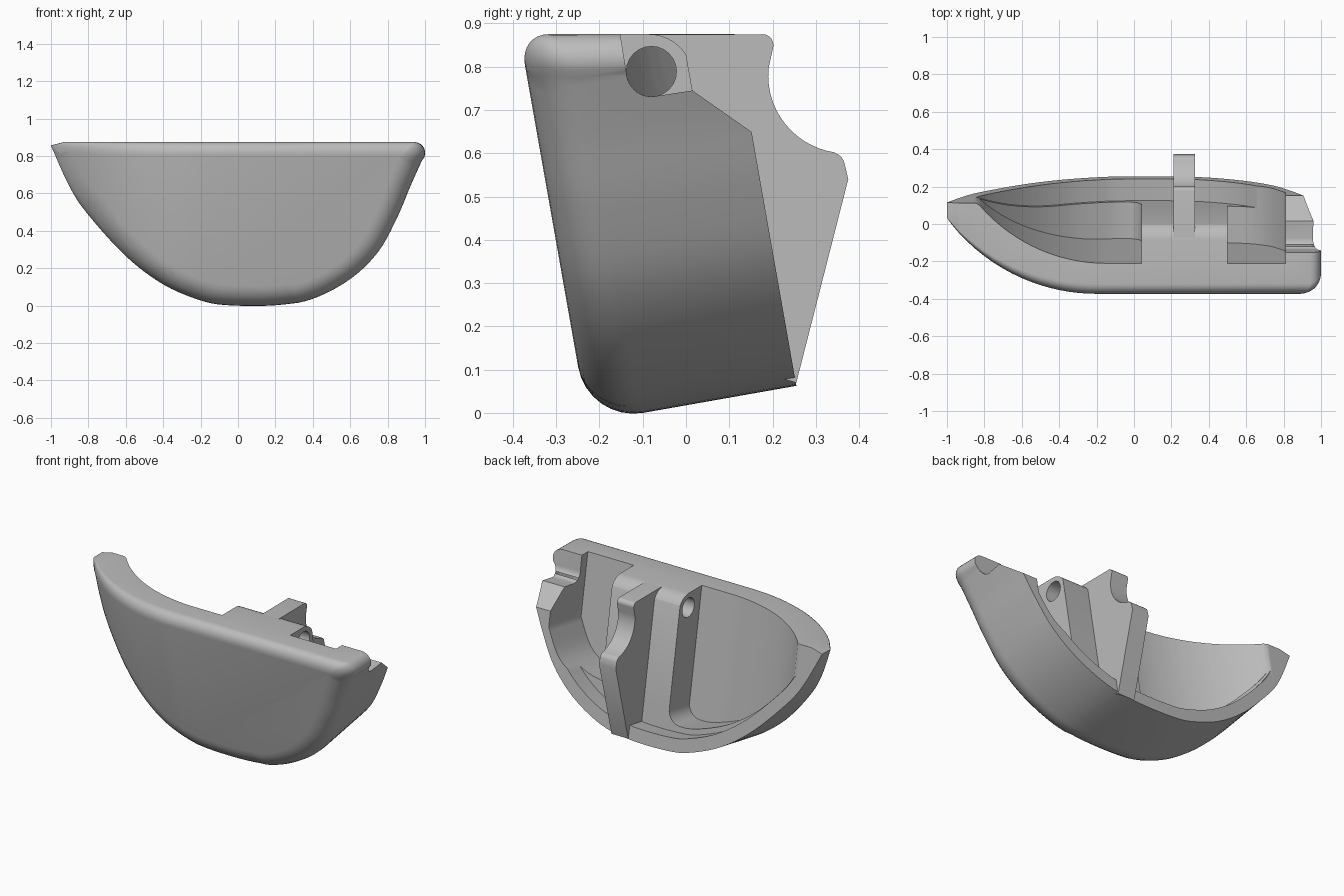
import bpy, bmesh, math

if "Cube" in bpy.data.objects:
    bpy.data.objects.remove(bpy.data.objects["Cube"])

S, C = math.sin(math.radians(10)), math.cos(math.radians(10))
FRONT, RIM, TOP = -0.227, 0.262, 0.875

grey = bpy.data.materials.new("plain grey")
grey.diffuse_color = (0.5, 0.5, 0.5, 1)
grey.use_nodes = True
grey.node_tree.nodes["Principled BSDF"].inputs["Base Color"].default_value = grey.diffuse_color


def tilt(u, v, w):
    """Leaning frame (across, up, depth) to world."""
    return (u, w * C - v * S, v * C + w * S)


def sweep(x, start, radius):
    """How far a front wall curves back towards the left."""
    d = min(max(start - x, 0), radius * 0.98)
    return radius - math.sqrt(radius * radius - d * d)


def spline(pts, n=5):
    """Smooth curve through the points."""
    out = []
    for i in range(len(pts) - 1):
        a, b = pts[max(i - 1, 0)], pts[i]
        c, d = pts[i + 1], pts[min(i + 2, len(pts) - 1)]
        for k in range(n):
            t = k / n
            out.append(tuple(0.5 * (2 * q + (r - p) * t + (2 * p - 5 * q + 4 * r - s) * t * t
                                    + (3 * q - p - 3 * r + s) * t ** 3)
                             for p, q, r, s in zip(a, b, c, d)))
    return out + [pts[-1]]


def normals(pts, closed):
    """Inward normals of a counterclockwise path."""
    out, n = [], len(pts)
    for i in range(n):
        a = pts[i - 1] if closed or i else pts[0]
        b = pts[(i + 1) % n] if closed or i < n - 1 else pts[-1]
        dx, dy = b[0] - a[0], b[1] - a[1]
        length = math.hypot(dx, dy)
        out.append((-dy / length, dx / length))
    return out


def inset(pts, low, high):
    """Offset inwards, thinner towards the top."""
    out = []
    for p, n in zip(pts, normals(pts, False)):
        d = low + (high - low) * min(max(p[1] / 0.85, 0), 1)
        out.append((p[0] + n[0] * d, p[1] + n[1] * d))
    return out


def loft(name, rings, place, cuts=()):
    """Skin rings of points, cap both ends, then place each vertex."""
    bm = bmesh.new()
    loops = [[bm.verts.new(p) for p in ring] for ring in rings]
    for a, b in zip(loops, loops[1:]):
        for i in range(len(a)):
            j = (i + 1) % len(a)
            bm.faces.new((a[i], a[j], b[j], b[i]))
    bm.faces.new(loops[0][::-1])
    bm.faces.new(loops[-1])
    bmesh.ops.remove_doubles(bm, verts=bm.verts[:], dist=1e-5)
    for x in cuts:
        bmesh.ops.bisect_plane(bm, geom=bm.verts[:] + bm.edges[:] + bm.faces[:],
                               plane_co=(x, 0, 0), plane_no=(1, 0, 0), dist=1e-5)
    for v in bm.verts:
        v.co = place(*v.co)
    bmesh.ops.recalc_face_normals(bm, faces=bm.faces[:])
    me = bpy.data.meshes.new(name)
    bm.to_mesh(me)
    bm.free()
    ob = bpy.data.objects.new(name, me)
    bpy.context.collection.objects.link(ob)
    me.materials.append(grey)
    return ob


def side_prism(name, yz, x0, x1):
    return loft(name, [[(x, y, z) for y, z in yz] for x in (x0, x1)], lambda *p: p)


def depth_prism(name, uv, w0, w1, start=-9, radius=1.0):
    cuts = [-0.95 + 0.04 * i for i in range(22)] if start > -9 else ()

    def place(u, v, w):
        return tilt(u, v, w + sweep(u, start, radius) * (w1 - w) / (w1 - w0))
    return loft(name, [[(u, v, w) for u, v in uv] for w in (w0, w1)], place, cuts)


def arc(cy, cz, r, a0, a1, n=10):
    return [(cy + r * math.cos(math.radians(a0 + (a1 - a0) * i / n)),
             cz + r * math.sin(math.radians(a0 + (a1 - a0) * i / n))) for i in range(n + 1)]


def carve(ob, cutter):
    m = ob.modifiers.new("cut", "BOOLEAN")
    m.operation, m.object, m.solver = "DIFFERENCE", cutter, "EXACT"
    dg = bpy.context.evaluated_depsgraph_get()
    me = bpy.data.meshes.new_from_object(ob.evaluated_get(dg))
    ob.modifiers.clear()
    ob.data = me
    bpy.data.objects.remove(cutter)


# Shell outline, left tip round the bottom to the right corner
xz = spline([(-1, 0.855), (-0.9, 0.635), (-0.8, 0.485), (-0.6, 0.265), (-0.4, 0.115),
             (-0.2, 0.03), (-0.05, 0.004), (0.2, 0.004), (0.4, 0.04), (0.6, 0.145),
             (0.75, 0.29), (0.85, 0.47), (0.92, 0.635), (0.983, 0.775)])
SIDE = len(xz)
xz += arc(0.94, 0.815, 0.06, -22, 90, 8) + [(-0.93, TOP)]


def front_depth(x, w):
    return w + sweep(x, -0.2, 1.0) * (RIM - w) / (RIM - FRONT)


outline = []
for x, z in xz:
    f = (z / TOP) ** 4
    outline.append((x, (z - S * front_depth(x, FRONT + 0.13) * (1 - f)) / C))

# Where each outline point ends on the front face, and how deep its rounding is
targets, depths = [], []
for i, (p, n) in enumerate(zip(outline, normals(outline, True))):
    r = 0.065 + 0.065 * min(max((0.85 - xz[i][1]) / 0.35, 0), 1)
    if i < SIDE and p[0] > 0.3:
        r = 0.12
    t = (p[0] + n[0] * r, min(p[1] + n[1] * r, 0.825))
    if SIDE <= i < len(xz) - 1:
        t = (0.875, 0.8275)
        r = 0.12 - 0.055 * (i - SIDE) / 8
    targets.append(t)
    depths.append(r)

# Body: rounded front edge, straight walls back to the rim
rings = [[(u, v, RIM) for u, v in outline]]
for k in range(9):
    a = math.radians(90 * k / 8)
    s = 1 - math.cos(a)
    rings.append([(p[0] + (t[0] - p[0]) * s, p[1] + (t[1] - p[1]) * s,
                   FRONT + r * (1 - math.sin(a))) for p, t, r in zip(outline, targets, depths)])


def place_body(u, v, w):
    w = front_depth(u, w)
    f = min(max(v * C / TOP, 0), 1) ** 4
    return tilt(u, v - w * S / C * f, w)


body = loft("shell", rings, place_body, [-0.95 + 0.05 * i for i in range(16)])

# Left pocket with a curved front wall and a rounded corner at the block
path = outline[:SIDE]
left = [p for p in inset(path, 0.115, 0.06) if p[0] < -0.05]
floor = left[-1][1]
left = [(left[0][0] - 0.12, 1.2)] + left + arc(-0.04, floor + 0.08, 0.08, -90, 0, 8) + [(0.04, 1.2)]
carve(body, depth_prism("left_pocket", left, -0.055, 0.6, -0.15, 0.9))

# Right pocket with a rounded floor
right = spline([(0.5, 0.265), (0.62, 0.295), (0.73, 0.375), (0.81, 0.52)])
carve(body, depth_prism("right_pocket", right + [(0.81, 1.2), (0.5, 1.2)], -0.055, 0.6))

# Recess behind the central block, leaving a thin rim
rec = [p for p in inset(path, 0.08, 0.06) if p[0] < 0.8]
rec = [(rec[0][0] - 0.12, 1.2)] + rec + [(0.81, rec[-1][1] + 0.03), (0.81, 1.2)]
carve(body, depth_prism("recess", rec, 0.144, 0.6, -0.4, 0.9))

# Rounded top of the central block
top = arc(-0.085, 0.775, 0.1, 90, 10) + [(0.1, 0.79), (0.1, 1), (-0.085, 1)]
carve(body, side_prism("block_round", top, 0.03, 0.51))

# Pin hole and the lowered right wall
carve(body, side_prism("pin_hole", arc(-0.08, 0.789, 0.058, 0, 345, 23), -0.1, 1.2))
low = [(-0.165, 0.95), (-0.152, TOP)] + arc(-0.08, 0.789, 0.058, 180, 275)
low += [(0.015, 0.745), (0.3, 0.545), (0.5, 0.95)]
carve(body, side_prism("wall_notch", low, 0.805, 1.2))

# Rear rib with a hooked back edge
rib_side = [(-0.085, TOP - 0.001)] + arc(0.177, 0.85, 0.025, 90, -10, 6)
rib_side += arc(0.37, 0.78, 0.18, 175, 262, 14) + arc(0.335, 0.57, 0.032, 75, 10, 4)
rib_side += [(0.375, 0.54), (0.255, 0.07), (0.2, 0.085), (0.08, 0.1), (0, 0.7),
             (-0.018, 0.8), (-0.03, 0.85)]
rib = side_prism("rib", rib_side, 0.212, 0.325)

# Smooth curves, sharp corners
for ob in (body, rib):
    bpy.ops.object.select_all(action="DESELECT")
    ob.select_set(True)
    bpy.context.view_layer.objects.active = ob
    bpy.ops.object.shade_smooth_by_angle(angle=math.radians(30))
